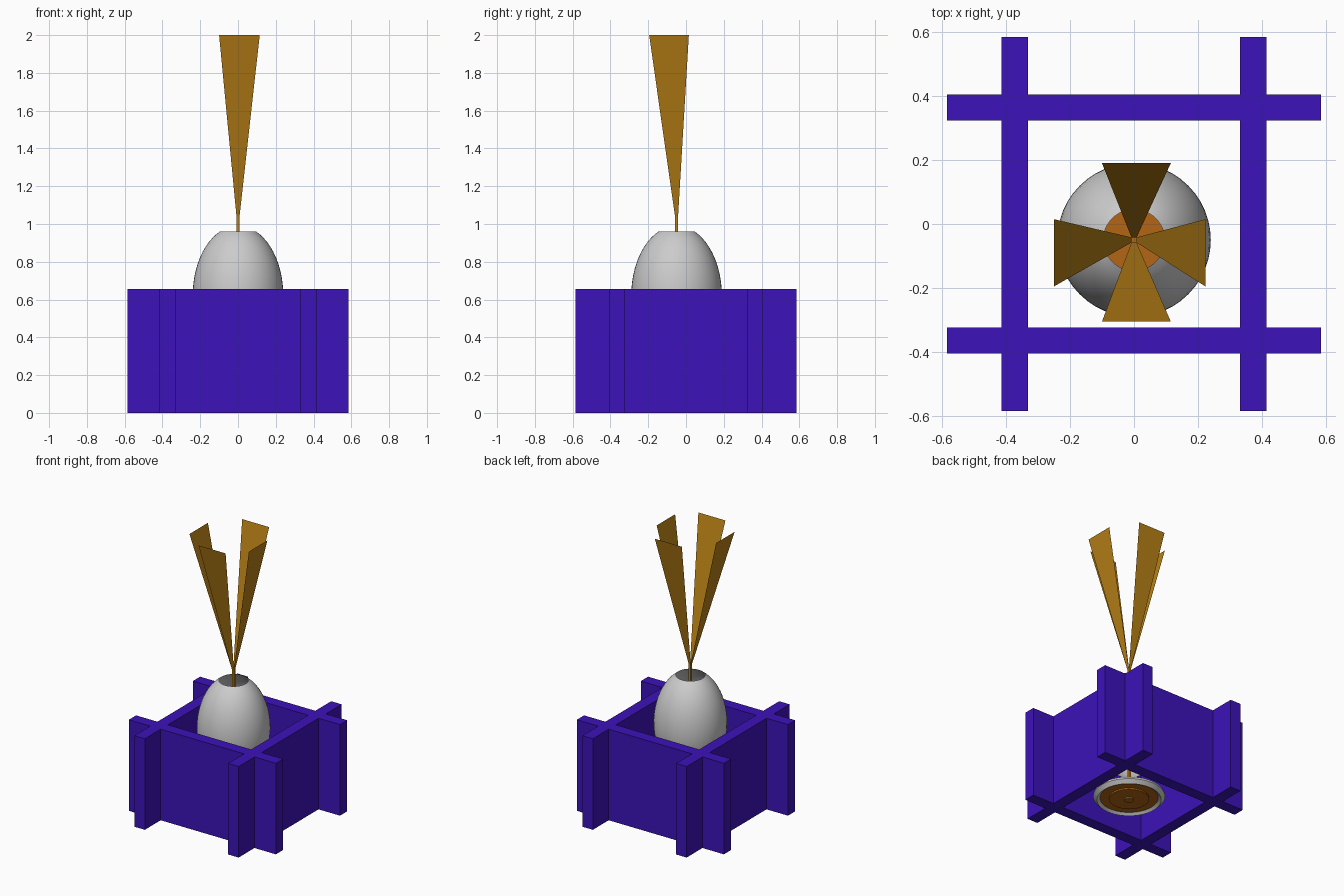
import bpy, bmesh, math
from mathutils import Vector

if "Cube" in bpy.data.objects:
    bpy.data.objects.remove(bpy.data.objects["Cube"])

CX, CY = 0.0, -0.05          # axis of the vase and stem


def material(name, rgb):
    m = bpy.data.materials.new(name)
    m.diffuse_color = (*rgb, 1)
    m.use_nodes = True
    m.node_tree.nodes["Principled BSDF"].inputs["Base Color"].default_value = m.diffuse_color
    return m


PURPLE = material("purple", (0.045, 0.006, 0.48))
GOLD = material("gold", (0.48, 0.216, 0.008))
ORANGE = material("orange", (0.45, 0.13, 0.008))


def add_mesh(name, verts, faces, mat=None):
    me = bpy.data.meshes.new(name)
    me.from_pydata(verts, [], faces)
    me.update()
    ob = bpy.data.objects.new(name, me)
    bpy.context.collection.objects.link(ob)
    if mat:
        me.materials.append(mat)
    return ob


def box(name, centre, size, mat):
    bpy.ops.mesh.primitive_cube_add(size=1, location=centre)
    ob = bpy.context.object
    ob.name = name
    ob.scale = size
    ob.data.materials.append(mat)


def lathe(name, profile, mat=None, n=48, closed=False):
    verts = [(CX + r * math.cos(2 * math.pi * i / n),
              CY + r * math.sin(2 * math.pi * i / n), z)
             for r, z in profile for i in range(n)]
    rows = len(profile)
    faces = []
    for j in range(rows if closed else rows - 1):
        a, b = j * n, (j + 1) % rows * n
        for i in range(n):
            k = (i + 1) % n
            faces.append((a + i, a + k, b + k, b + i))
    ob = add_mesh(name, verts, faces, mat)
    bm = bmesh.new()
    bm.from_mesh(ob.data)
    bmesh.ops.remove_doubles(bm, verts=bm.verts, dist=1e-5)
    bmesh.ops.recalc_face_normals(bm, faces=bm.faces)
    bm.to_mesh(ob.data)
    bm.free()
    bpy.ops.object.select_all(action='DESELECT')
    ob.select_set(True)
    bpy.context.view_layer.objects.active = ob
    bpy.ops.object.shade_smooth_by_angle(angle=math.radians(35))
    return ob


# Crossing boards of the planter
H = 0.655
for side, s in (("a", -1), ("b", 1)):
    box("side_board_" + side, (s * 0.373, 0, H / 2), (0.083, 1.17, H), PURPLE)
    box("cross_board_" + side, (0, s * 0.364, H / 2), (1.17, 0.082, H), PURPLE)

# Egg-shaped vase, open at both ends
top = math.asin(0.917)
angles = [top - 2 * top * i / 24 for i in range(25)]
lathe("vase", [(0.24 * math.cos(t), 0.62 + 0.371 * math.sin(t)) for t in angles])

# Saucer with a stepped disc inside it
lathe("saucer", [(0.19, 0.075), (0.21, 0.06), (0.235, 0.085), (0.232, 0.1),
                 (0.205, 0.09), (0.19, 0.1)], closed=True)
lathe("saucer_disc", [(0, 0.055), (0.03, 0.055), (0.03, 0.065), (0.13, 0.065),
                      (0.13, 0.075), (0.19, 0.075), (0.19, 0.105),
                      (0.13, 0.105), (0.13, 0.115), (0, 0.115)], ORANGE)

# Four flat leaves, each folding outwards from one side of the square stem
W, BEND = 0.008, 1.04
for name, ang, reach in (("front", -90, 0.255), ("right", 0, 0.223),
                         ("back", 90, 0.24), ("left", 180, 0.25)):
    a = math.radians(ang)
    out = Vector((math.cos(a), math.sin(a), 0))
    across = Vector((abs(out.y), -abs(out.x), 0))
    low, high = (-0.1, 0.115) if abs(out.y) > 0.5 else (-0.065, 0.145)
    base = Vector((CX, CY, 0))

    def pt(o, c, z):
        return base + out * o + across * c + Vector((0, 0, z))

    verts = [pt(W, -W, 0.11), pt(W, W, 0.11), pt(W, W, BEND), pt(W, -W, BEND),
             pt(reach, high, 2), pt(reach, low, 2)]
    add_mesh(name + "_leaf", verts, [(0, 1, 2, 3), (3, 2, 4, 5)], GOLD)
